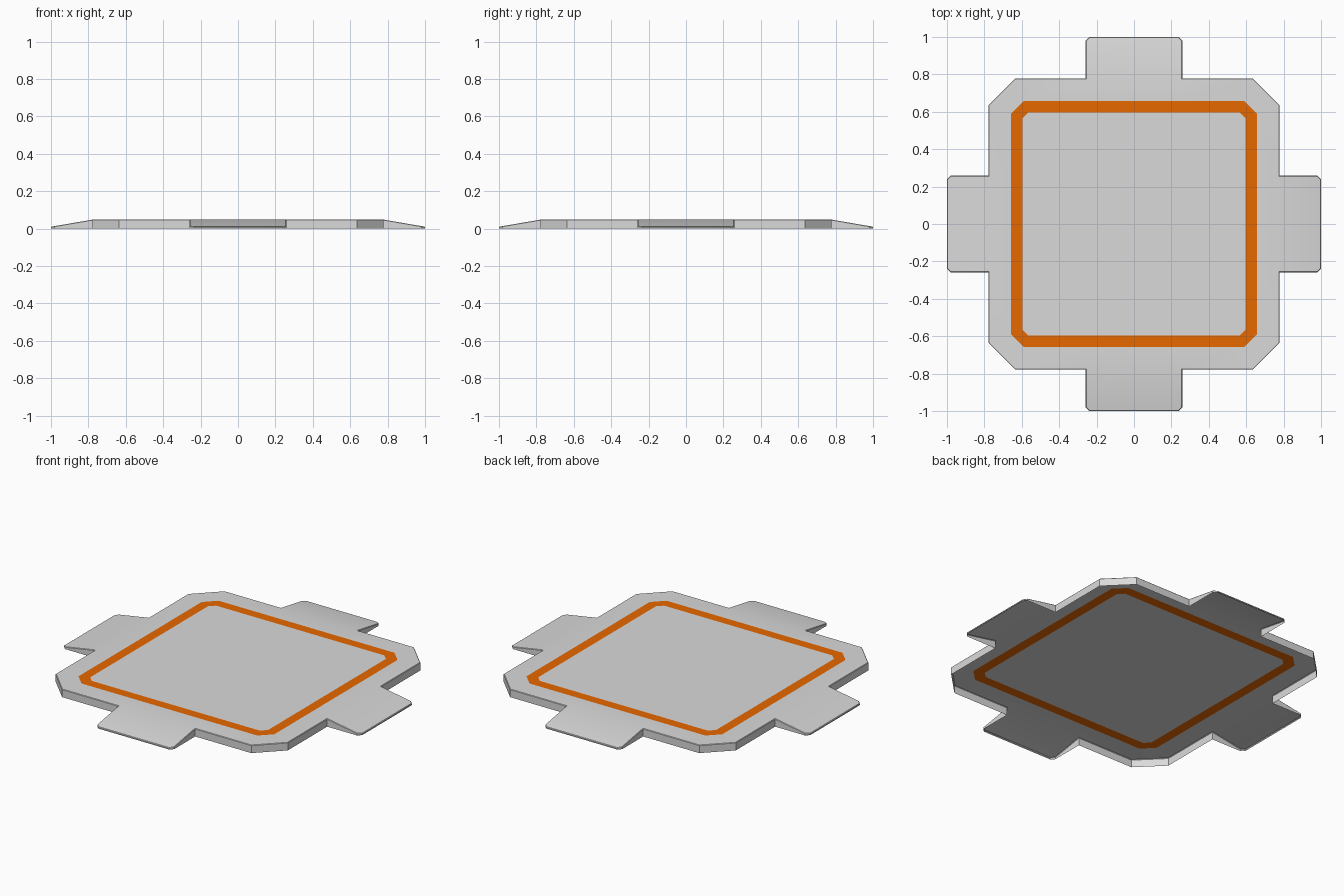
import bpy, bmesh, math
from mathutils import Vector, Matrix

cube = bpy.data.objects.get("Cube")
if cube:
    bpy.data.objects.remove(cube)

THICK, TIP_Z = 0.048, 0.01
PLATE, RAMP_W, CUT = 0.779, 0.258, 0.02


def material(name, rgb):
    m = bpy.data.materials.new(name)
    m.use_nodes = True
    m.diffuse_color = (*rgb, 1)
    m.node_tree.nodes["Principled BSDF"].inputs["Base Color"].default_value = (*rgb, 1)
    return m


def quarter(bm, points):
    """Vertices for the points of the +y side, repeated around the four sides."""
    return [bm.verts.new(Matrix.Rotation(-k * math.pi / 2, 3, 'Z') @ Vector(p))
            for k in range(4) for p in points]


def ring(bm, half, flat):
    """Chamfered square, with extra points where a ramp meets the side."""
    return quarter(bm, [(x, half, THICK) for x in (-flat, -RAMP_W, RAMP_W, flat)])


# top skin: centre panel, stripe and rim
bm = bmesh.new()
rings = [ring(bm, h, f) for h, f in ((0.597, 0.564), (0.657, 0.59), (PLATE, 0.635))]
bm.faces.new(rings[0])
for band, (a, b) in enumerate(zip(rings, rings[1:])):
    for i in range(16):
        j = (i + 1) % 16
        f = bm.faces.new((a[i], b[i], b[j], a[j]))
        f.material_index = 1 if band == 0 else 0

# ramps with clipped corners
slope = (THICK - TIP_Z) / (1 - PLATE)
tips = quarter(bm, [(x, y, THICK - slope * (y - PLATE)) for x, y in (
    (-RAMP_W, 1 - CUT), (CUT - RAMP_W, 1), (RAMP_W - CUT, 1), (RAMP_W, 1 - CUT))])
for k in range(0, 16, 4):
    bm.faces.new((rings[2][k + 1], *tips[k:k + 4], rings[2][k + 2]))

# side walls drop to the ground, leaving the underside open
rim_edges = [e for e in bm.edges if e.is_boundary]
walls = bmesh.ops.extrude_edge_only(bm, edges=rim_edges)
for v in walls["geom"]:
    if isinstance(v, bmesh.types.BMVert):
        v.co.z = 0
bmesh.ops.recalc_face_normals(bm, faces=bm.faces)

# fine bevel along the upper outline
bmesh.ops.bevel(bm, geom=rim_edges, offset=0.003, segments=1,
                affect='EDGES', clamp_overlap=True, material=-1)

mesh = bpy.data.meshes.new("floor_plate")
bm.to_mesh(mesh)
bm.free()
mesh.materials.append(material("light grey", (0.7, 0.7, 0.7)))
mesh.materials.append(material("orange", (0.8, 0.14, 0.0)))
plate = bpy.data.objects.new("floor_plate", mesh)
bpy.context.collection.objects.link(plate)
bpy.context.view_layer.objects.active = plate
plate.select_set(True)
bpy.ops.object.shade_smooth_by_angle(angle=math.radians(30))
